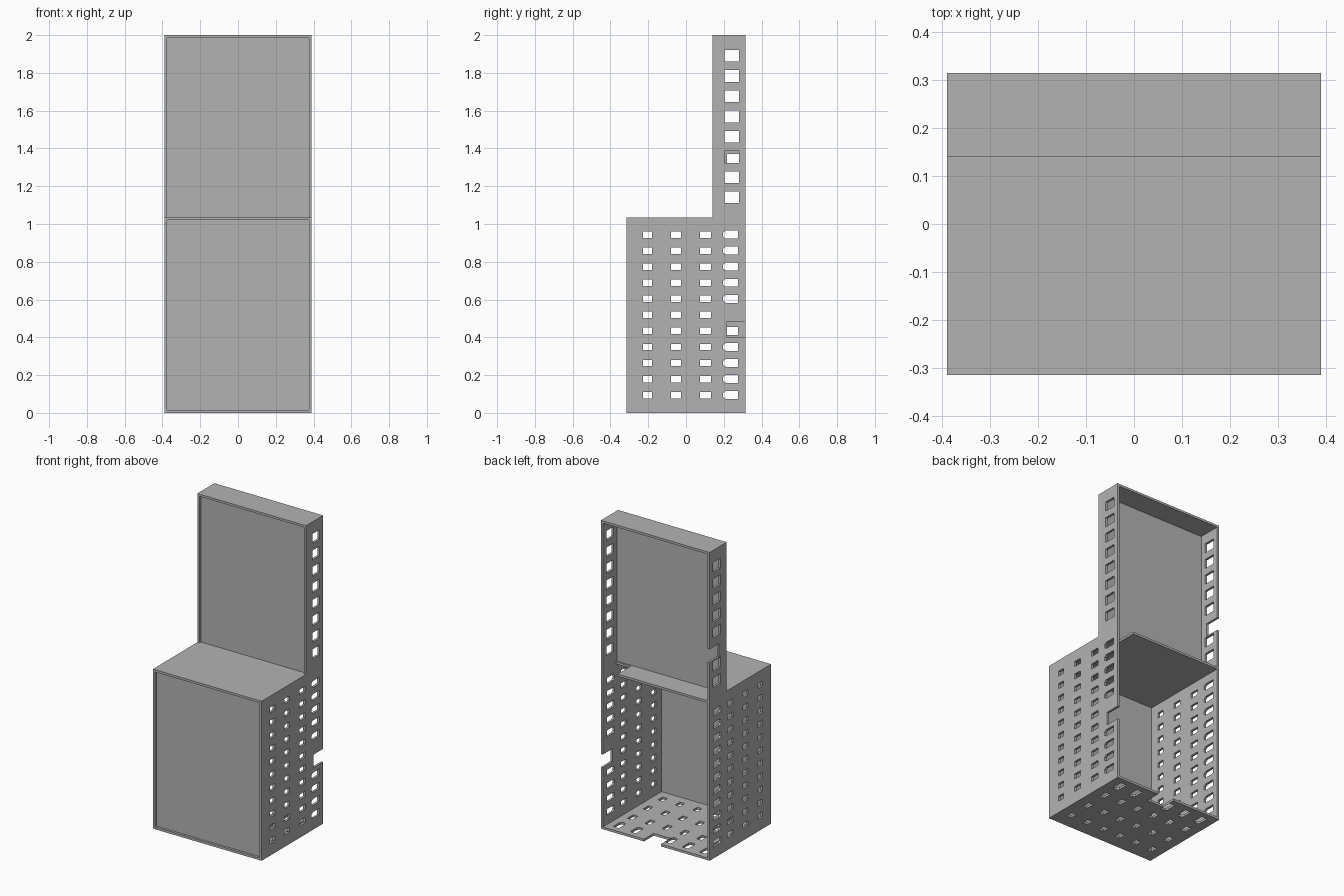
import bpy, bmesh

if "Cube" in bpy.data.objects:
    bpy.data.objects.remove(bpy.data.objects["Cube"])

grey = bpy.data.materials.new("plain grey")
grey.use_nodes = True
COLOUR = (0.45, 0.45, 0.45, 1)
grey.diffuse_color = COLOUR
grey.node_tree.nodes["Principled BSDF"].inputs["Base Color"].default_value = COLOUR

W, D, H = 0.39, 0.315, 2.0      # half width, half depth, height
STEP, BACK = 1.035, 0.14        # cabinet height, front of the upper hutch
T = 0.015                       # board thickness


def prism(bm, outline, axis, lo, hi):
    """Extrude an outline along x (outline in y, z) or z (outline in x, y)."""
    def point(p, h):
        return (h, *p) if axis == "x" else (*p, h)
    a = [bm.verts.new(point(p, lo)) for p in outline]
    b = [bm.verts.new(point(p, hi)) for p in outline]
    bm.faces.new(a[::-1])
    bm.faces.new(b)
    n = len(a)
    for i in range(n):
        j = (i + 1) % n
        bm.faces.new((a[i], a[j], b[j], b[i]))


def rect(u0, u1, v0, v1):
    return [(u0, v0), (u1, v0), (u1, v1), (u0, v1)]


def slot(u0, u1, c, half):
    """Rectangle whose front end is chamfered."""
    k = half / 2
    return [(u0, c - k), (u0 + T, c - half), (u1, c - half),
            (u1, c + half), (u0 + T, c + half), (u0, c + k)]


def make(name, outlines, axis, lo, hi, material=grey):
    bm = bmesh.new()
    for outline in outlines:
        prism(bm, outline, axis, lo, hi)
    bmesh.ops.recalc_face_normals(bm, faces=bm.faces)
    mesh = bpy.data.meshes.new(name)
    bm.to_mesh(mesh)
    bm.free()
    mesh.materials.append(material)
    ob = bpy.data.objects.new(name, mesh)
    bpy.context.collection.objects.link(ob)
    return ob


def board(name, outline, axis, lo, hi, holes=()):
    """A flat board with all its holes cut through in one go."""
    ob = make(name, [outline], axis, lo, hi)
    if holes:
        cutter = make(name + "_cutter", holes, axis, lo - T, hi + T)
        mod = ob.modifiers.new("holes", "BOOLEAN")
        mod.operation, mod.solver, mod.object = "DIFFERENCE", "EXACT", cutter
        graph = bpy.context.evaluated_depsgraph_get()
        cut = bpy.data.meshes.new_from_object(ob.evaluated_get(graph))
        ob.modifiers.clear()
        ob.data = cut
        bpy.data.objects.remove(cutter)
    return ob


ROWS = [(-0.228, -0.18), (-0.08, -0.027), (0.074, 0.133)]


def side_holes(skip_upper, skip_lower, notch):
    holes = [rect(0.217, D + T, *notch)]
    for k in range(8):
        z = 1.89 - 0.107 * k
        if k not in skip_upper:
            holes.append(rect(0.205, 0.28, z - 0.031, z + 0.031))
    for k in range(11):
        z = 0.944 - 0.085 * k
        holes += [rect(a, b, z - 0.017, z + 0.017) for a, b in ROWS]
        if k not in skip_lower:
            holes.append(slot(0.196, 0.276, z, 0.021))
    return holes


# Side walls: one stepped board each, with vents and a cable notch
profile = [(-D, 0), (D, 0), (D, H), (BACK, H), (BACK, STEP), (-D, STEP)]
board("right_wall", profile, "x", -W, -W + T,
      side_holes([5], [], (1.286, 1.371)))
board("left_wall", profile, "x", W - T, W,
      side_holes([], [5, 6], (0.40, 0.485)))

# Floor with vents and a notch in the back edge
floor_holes = [rect(-0.04, 0.08, 0.217, D + T)]
for i in range(6):
    x = (i - 2.5) * 0.124
    floor_holes += [rect(x - 0.017, x + 0.017, a, b) for a, b in ROWS]
    if i != 3:
        floor_holes.append([(v, u) for u, v in slot(0.196, 0.276, x, 0.021)])
IN = W - T
board("floor", rect(-IN, IN, -D, D), "z", 0, T, floor_holes)

# Middle shelf with a cut-out at its left back corner, and the top board
shelf = [(-IN, -D), (IN, -D), (IN, 0.18), (0.27, 0.18), (0.27, D), (-IN, D)]
board("middle_shelf", shelf, "z", STEP - T, STEP)
board("top_board", rect(-IN, IN, BACK, D), "z", H - T, H)

# Recessed front panels
for name, front, low, high in (("lower_front_panel", -D, T, STEP - T),
                               ("upper_front_panel", BACK, STEP, H - T)):
    board(name, rect(-IN, IN, front + T, front + 2 * T), "z", low, high)
